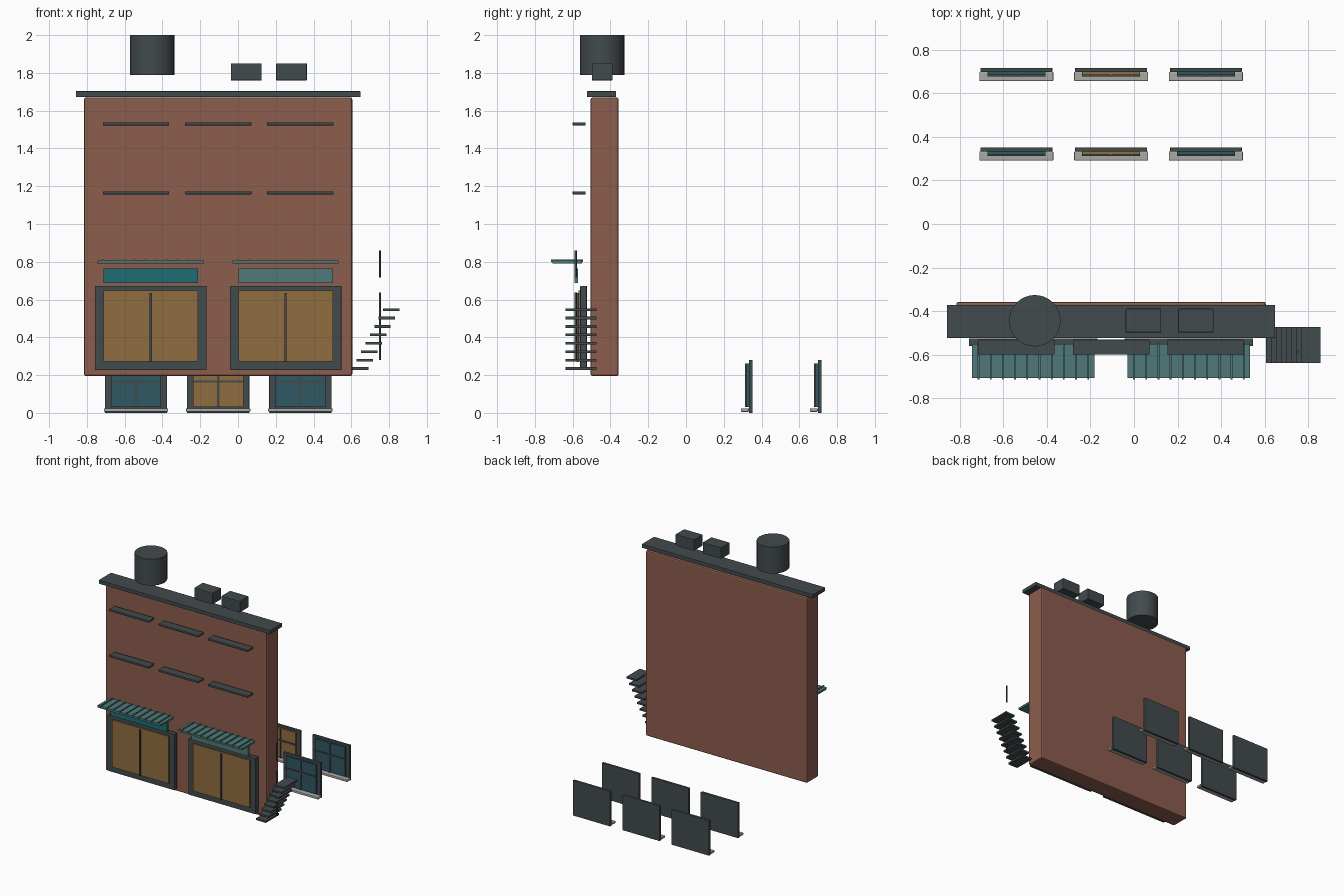
import bpy, bmesh, math

if "Cube" in bpy.data.objects:
    bpy.data.objects.remove(bpy.data.objects["Cube"])


def material(name, rgb):
    m = bpy.data.materials.new(name)
    m.diffuse_color = (*rgb, 1)
    m.use_nodes = True
    m.node_tree.nodes["Principled BSDF"].inputs["Base Color"].default_value = m.diffuse_color
    return m


brick = material("brick", (0.26, 0.11, 0.075))
slate = material("slate", (0.055, 0.07, 0.075))
amber = material("amber_glass", (0.28, 0.15, 0.05))
blue = material("blue_glass", (0.03, 0.095, 0.125))
teal = material("teal", (0.013, 0.15, 0.17))
pale_teal = material("pale_teal", (0.08, 0.19, 0.19))
stone = material("stone", (0.4, 0.4, 0.38))


def finish(name, bm, mat, bevel=0):
    mesh = bpy.data.meshes.new(name)
    bm.to_mesh(mesh)
    bm.free()
    ob = bpy.data.objects.new(name, mesh)
    bpy.context.collection.objects.link(ob)
    mesh.materials.append(mat)
    if bevel:
        mod = ob.modifiers.new("bevel", 'BEVEL')
        mod.width = bevel
        mod.segments = 2
    return ob


def box(name, x, y, z, mat, bevel=0):
    """Box from (min, max) pairs."""
    bm = bmesh.new()
    bmesh.ops.create_cube(bm, size=1)
    for v in bm.verts:
        v.co = [(a + b) / 2 + c * (b - a) for (a, b), c in zip((x, y, z), v.co)]
    return finish(name, bm, mat, bevel)


def cylinder(name, x, y, z, r, mat, sides):
    bm = bmesh.new()
    bmesh.ops.create_cone(bm, cap_ends=True, segments=sides, radius1=r, radius2=r,
                          depth=z[1] - z[0])
    bmesh.ops.translate(bm, verts=bm.verts, vec=(x, y, sum(z) / 2))
    ob = finish(name, bm, mat)
    ob.data.shade_smooth()
    ob.data.set_sharp_from_angle(angle=math.radians(30))
    return ob


# Facade wall and cornice
box("facade_wall", (-0.815, 0.605), (-0.505, -0.357), (0.195, 1.67), brick, 0.01)
box("cornice", (-0.858, 0.648), (-0.524, -0.371), (1.673, 1.703), slate, 0.002)

# Rooftop tank and ventilation boxes
cylinder("roof_tank", -0.455, -0.444, (1.79, 2.0), 0.118, slate, 32)
for i, x in enumerate((-0.038, 0.202)):
    box(f"roof_vent_{i}", (x, x + 0.163), (-0.498, -0.389), (1.76, 1.85), slate, 0.004)

# Ledges on the upper floors
columns = (-0.54, -0.105, 0.33)
for z in (1.165, 1.53):
    for x in columns:
        box("upper_ledge", (x - 0.176, x + 0.176), (-0.6, -0.531),
            (z - 0.008, z + 0.008), slate, 0.003)

# Shopfronts: frame, glass, mullion, sign band and ribbed awning
for x, band in ((-0.462, teal), (0.252, pale_teal)):
    box("shop_frame", (x - 0.295, x + 0.295), (-0.56, -0.525), (0.227, 0.672), slate, 0.002)
    box("shop_glass", (x - 0.25, x + 0.25), (-0.57, -0.558), (0.272, 0.648), amber)
    box("shop_mullion", (x - 0.006, x + 0.006), (-0.579, -0.568), (0.27, 0.635), slate)
    box("sign_band", (x - 0.25, x + 0.25), (-0.589, -0.573), (0.688, 0.764), band)
    box("awning", (x - 0.281, x + 0.281), (-0.708, -0.55), (0.79, 0.806), pale_teal)
    for i in range(10):
        rx = x - 0.252 + i * 0.056
        box("awning_rib", (rx - 0.004, rx + 0.004), (-0.714, -0.546),
            (0.8, 0.813), pale_teal)

# Loose windows: frame, glass, cross bars and stone sill
for y in (0.343, 0.708):
    for x, glass in zip(columns, (blue, amber, blue)):
        box("window_frame", (x - 0.165, x + 0.165), (y - 0.01, y + 0.009),
            (0.005, 0.285), slate, 0.002)
        box("window_glass", (x - 0.133, x + 0.133), (y - 0.023, y - 0.009),
            (0.03, 0.262), glass)
        box("window_mullion", (x - 0.006, x + 0.006), (y - 0.03, y - 0.02),
            (0.03, 0.262), slate)
        box("window_transom", (x - 0.133, x + 0.133), (y - 0.03, y - 0.02),
            (0.16, 0.172), slate)
        box("window_sill", (x - 0.17, x + 0.17), (y - 0.052, y - 0.01),
            (0.008, 0.026), stone, 0.004)

# Side stair treads and pole
for i in range(8):
    x, z = 0.605 + i * 0.0233, 0.235 + i * 0.0445
    box("stair_tread", (x, x + 0.087), (-0.638, -0.473), (z - 0.007, z + 0.007), slate)
for z in ((0.28, 0.637), (0.718, 0.86)):
    cylinder("stair_pole", 0.752, -0.584, z, 0.006, slate, 12)

# Ground the model on z = 0
for ob in bpy.context.collection.objects:
    if ob.name.startswith("window_sill"):
        ob.location.z = -0.002
    elif ob.name.startswith("window_frame"):
        ob.location.z = -0.005
